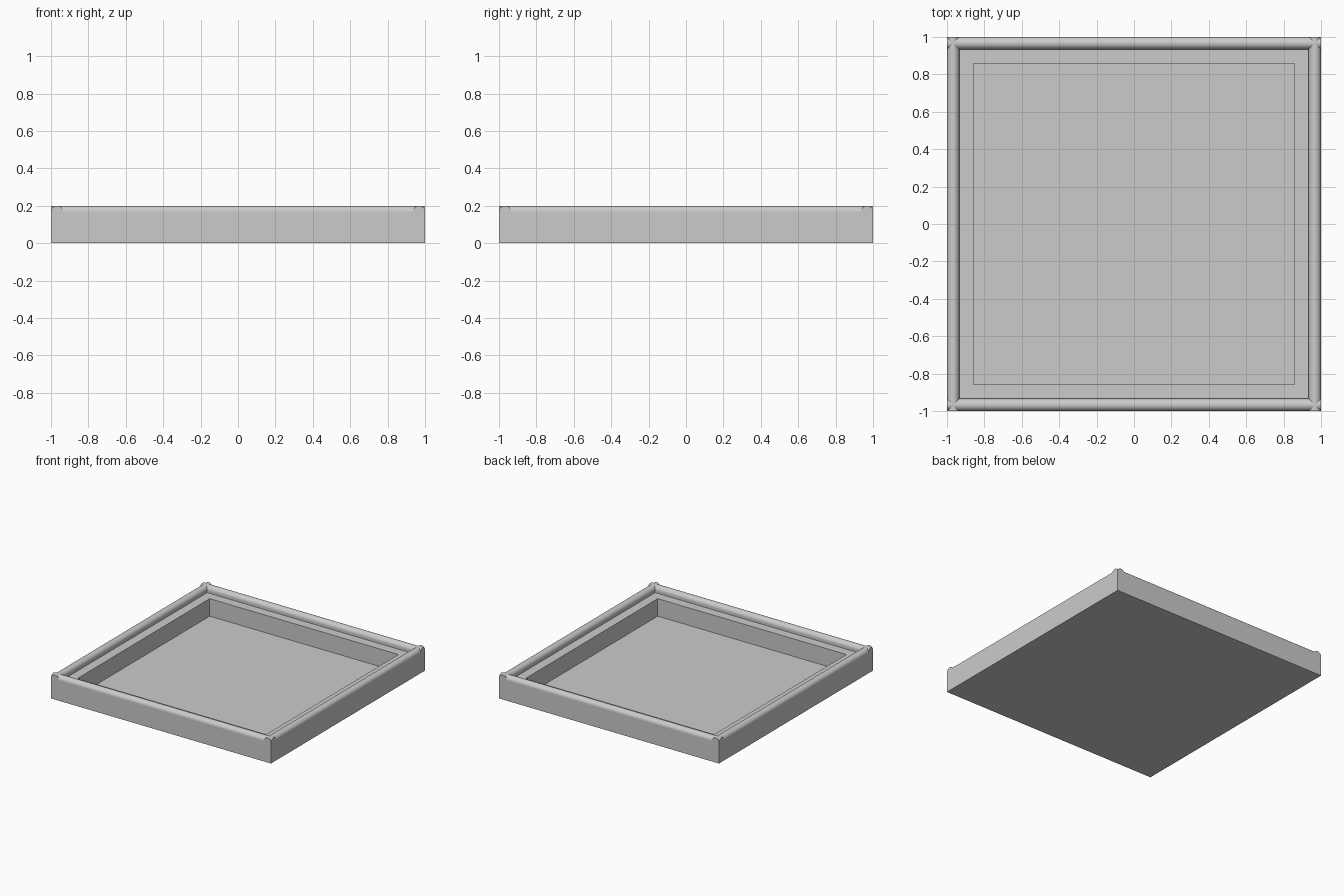
import bpy
import bmesh
from math import pi, cos, sin

cube = bpy.data.objects.get("Cube")
if cube:
    bpy.data.objects.remove(cube, do_unlink=True)

HALF = 1.0        # half of the outer width
R = 0.033         # rail radius
RAIL_Z = 0.2 - R  # height of the rail axis
LEDGE_Z = 0.148
PIT = 0.858       # half of the recess width
FLOOR_Z = 0.004

grey = bpy.data.materials.new("light grey")
grey.use_nodes = True
colour = (0.6, 0.6, 0.6, 1)
grey.diffuse_color = colour
grey.node_tree.nodes["Principled BSDF"].inputs["Base Color"].default_value = colour


def finish(name, bm):
    bmesh.ops.recalc_face_normals(bm, faces=bm.faces)
    mesh = bpy.data.meshes.new(name)
    bm.to_mesh(mesh)
    bm.free()
    mesh.materials.append(grey)
    obj = bpy.data.objects.new(name, mesh)
    bpy.context.collection.objects.link(obj)
    return obj


def square(bm, half, z):
    corners = [(-1, -1), (1, -1), (1, 1), (-1, 1)]
    return [bm.verts.new((x * half, y * half, z)) for x, y in corners]


# Tray body: nested squares from the underside, over the wall, into the recess
bm = bmesh.new()
inner = HALF - 2 * R
steps = [(HALF, 0), (HALF, RAIL_Z), (inner, RAIL_Z),
         (inner, LEDGE_Z), (PIT, LEDGE_Z), (PIT, FLOOR_Z)]
loops = [square(bm, half, z) for half, z in steps]
for a, b in zip(loops, loops[1:]):
    for i in range(4):
        j = (i + 1) % 4
        bm.faces.new((a[i], a[j], b[j], b[i]))
bm.faces.new(loops[0])
bm.faces.new(loops[-1])
finish("tray_body", bm)


# Half-round rails along the four walls, crossing at the corners
def rail(name, turn):
    segments = 24
    bm = bmesh.new()
    arch = [(R * cos(pi * i / segments), R * sin(pi * i / segments))
            for i in range(segments + 1)]
    ends = [[bm.verts.new((x, R - HALF + u, RAIL_Z + v)) for u, v in arch]
            for x in (-HALF, HALF)]
    for i in range(segments):
        bm.faces.new((ends[0][i], ends[0][i + 1], ends[1][i + 1], ends[1][i]))
    for end in ends:
        bm.faces.new(end)
    bm.faces.new((ends[0][0], ends[1][0], ends[1][-1], ends[0][-1]))
    obj = finish(name, bm)
    obj.rotation_euler.z = turn * pi / 2
    bpy.ops.object.select_all(action='DESELECT')
    obj.select_set(True)
    bpy.context.view_layer.objects.active = obj
    bpy.ops.object.shade_smooth_by_angle()


for turn, side in enumerate(("front", "left", "back", "right")):
    rail(side + "_rail", turn)
